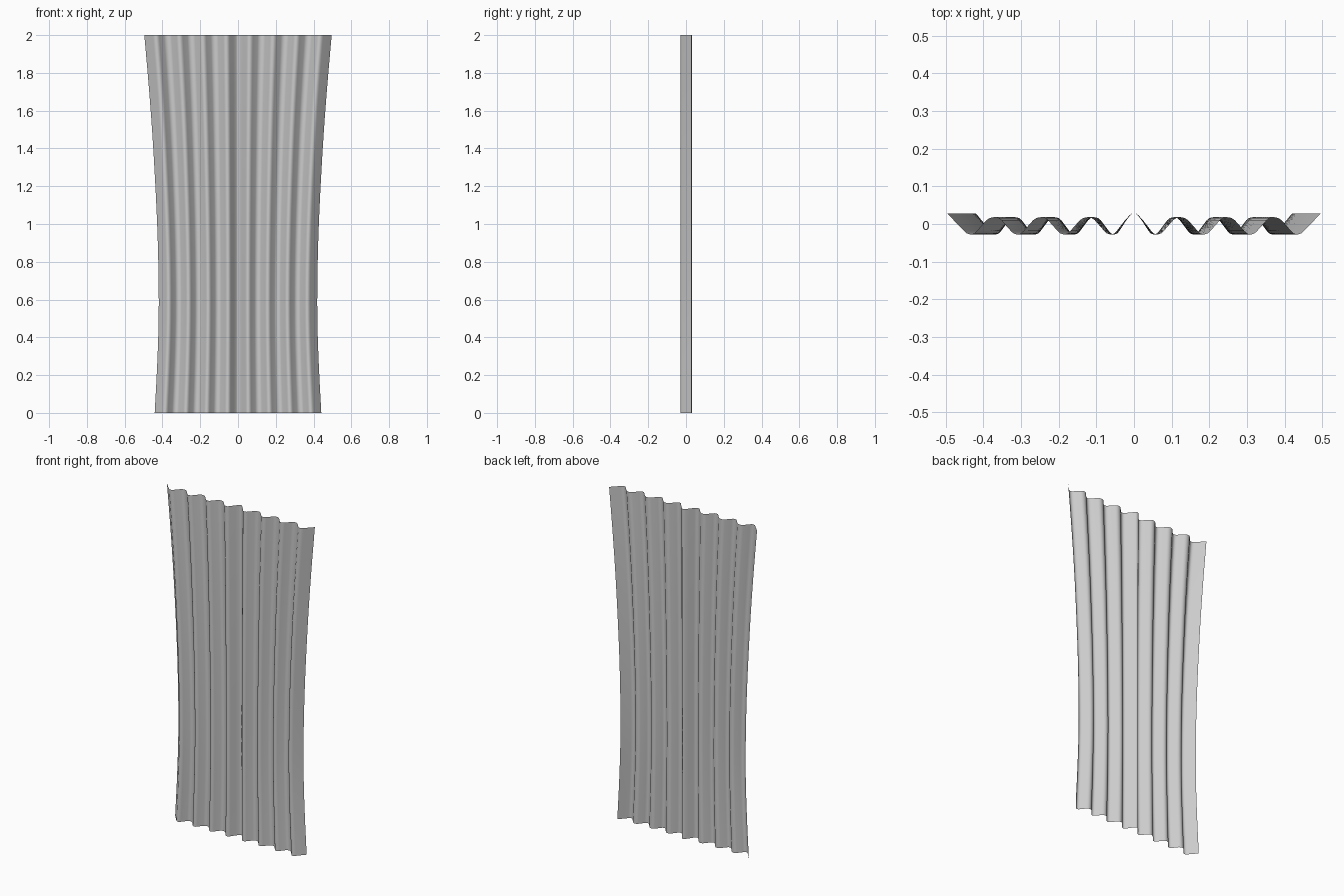
import bpy, bmesh

if "Cube" in bpy.data.objects:
    bpy.data.objects.remove(bpy.data.objects["Cube"])

# Half of the pleat profile: (fraction of half width, depth)
HIGH, LOW = 0.018, -0.028
half = [(0.0, 0.031), (0.02, 0.025), (0.05, 0.009), (0.09, -0.017), (0.105, -0.025), (0.125, LOW)]
for k in range(1, 4):
    c = 0.25 * k
    half += [(c - 0.105, -0.025), (c - 0.09, -0.018), (c - 0.04, 0.010), (c - 0.022, 0.016),
             (c, HIGH),
             (c + 0.022, 0.016), (c + 0.04, 0.010), (c + 0.09, -0.018), (c + 0.105, -0.025),
             (c + 0.125, LOW)]
half += [(0.895, -0.025), (0.91, -0.018), (1.0, 0.028)]
profile = [(-u, d) for u, d in reversed(half[1:])] + half

# Half width of the cloth at evenly spaced heights from floor to top
widths = [0.441, 0.428, 0.420, 0.421, 0.428, 0.440, 0.455, 0.474, 0.496]


def half_width(z):
    """Smooth (Catmull-Rom) interpolation of the side outline."""
    s = z / 2 * (len(widths) - 1)
    i = min(int(s), len(widths) - 2)
    t = s - i
    b, c = widths[i], widths[i + 1]
    a = widths[i - 1] if i else 2 * b - c
    d = widths[i + 2] if i + 2 < len(widths) else 2 * c - b
    return 0.5 * (2 * b + (c - a) * t + (2 * a - 5 * b + 4 * c - d) * t * t
                  + (3 * b - a - 3 * c + d) * t ** 3)


# Pleated curtain sheet
ROWS = 24
bm = bmesh.new()
grid = []
for r in range(ROWS + 1):
    z = 2 * r / ROWS
    w = half_width(z)
    grid.append([bm.verts.new((u * w, d, z)) for u, d in profile])
for lower, upper in zip(grid, grid[1:]):
    for i in range(len(profile) - 1):
        bm.faces.new((lower[i], lower[i + 1], upper[i + 1], upper[i]))
mesh = bpy.data.meshes.new("curtain")
bm.to_mesh(mesh)
bm.free()
mesh.shade_smooth()
curtain = bpy.data.objects.new("curtain", mesh)
bpy.context.collection.objects.link(curtain)
